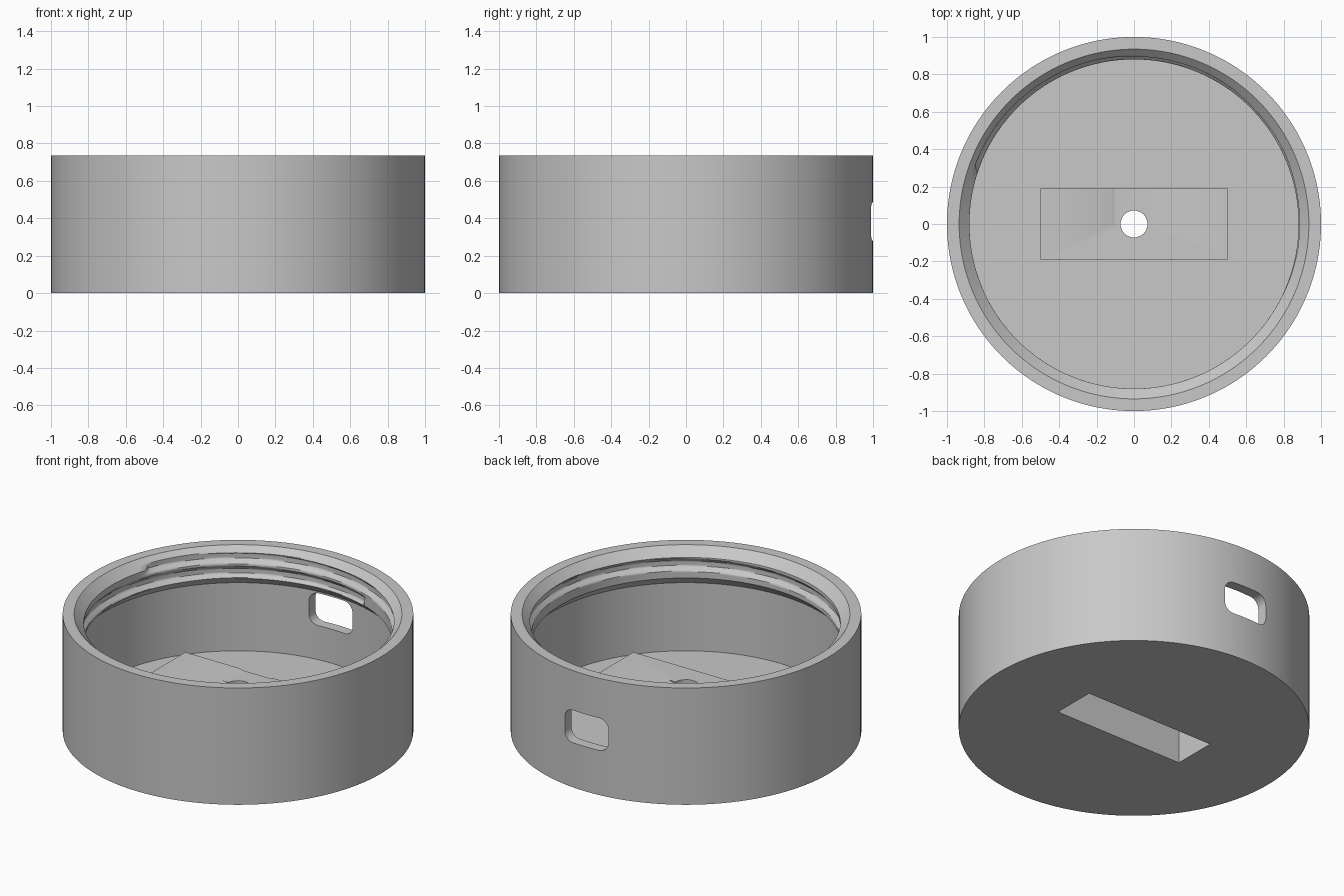
import bpy, bmesh, math
from mathutils import Matrix

cube = bpy.data.objects.get("Cube")
if cube:
    bpy.data.objects.remove(cube, do_unlink=True)

SEG = 160
HEIGHT, OUTER, INNER, LIP = 0.735, 1.0, 0.935, 0.88
FLOOR, BOX_TOP = 0.067, 0.288

grey = bpy.data.materials.new("plain grey")
grey.use_nodes = True
colour = (0.58, 0.58, 0.58, 1)
grey.diffuse_color = colour
grey.node_tree.nodes["Principled BSDF"].inputs["Base Color"].default_value = colour


def make_object(name, bm):
    bmesh.ops.recalc_face_normals(bm, faces=bm.faces[:])
    mesh = bpy.data.meshes.new(name)
    bm.to_mesh(mesh)
    bm.free()
    mesh.materials.append(grey)
    obj = bpy.data.objects.new(name, mesh)
    bpy.context.collection.objects.link(obj)
    return obj


def block(name, width, depth, z0, z1):
    bm = bmesh.new()
    size = Matrix.Diagonal((width, depth, z1 - z0, 1))
    bmesh.ops.create_cube(bm, size=1, matrix=Matrix.Translation((0, 0, (z0 + z1) / 2)) @ size)
    return make_object(name, bm)


def lip_radius(angle, z):
    """Chamfered inner lip with a helical groove running down clockwise."""
    slope = max(INNER - (HEIGHT - z), INNER - (z - 0.496))
    r = max(LIP, min(INNER, slope))
    start = math.radians(160)
    turn = ((start - angle) % math.tau) / math.tau
    for lap in (0, 1):
        if turn + lap < 1.25:
            centre = 0.69 - 0.095 * (turn + lap)
            r = max(r, LIP + min(0.025, 0.04 - abs(z - centre)))
    return min(r, INNER)


# Round housing: revolve outer wall, threaded lip, inner wall and floor
rows = 48
rings = [(0.0, lambda a: OUTER), (HEIGHT, lambda a: OUTER)]
for i in range(rows + 1):
    z = HEIGHT - (HEIGHT - 0.496) * i / rows
    edge = i in (0, rows)
    rings.append((z, (lambda a: INNER) if edge else (lambda a, z=z: lip_radius(a, z))))
rings.append((FLOOR, lambda a: INNER))

bm = bmesh.new()
loops = []
for z, radius in rings:
    angles = [math.tau * k / SEG for k in range(SEG)]
    loops.append([bm.verts.new((radius(a) * math.cos(a), radius(a) * math.sin(a), z)) for a in angles])
for low, high in zip(loops, loops[1:]):
    for k in range(SEG):
        n = (k + 1) % SEG
        bm.faces.new((low[k], low[n], high[n], high[k]))
bm.faces.new(loops[0])
bm.faces.new(loops[-1])
housing = make_object("round_housing", bm)

# Raised box on the floor, hollow from below
raised_box = block("raised_box", 1.0, 0.38, 0.03, BOX_TOP)
recess = block("recess_cutter", 0.9, 0.276, -0.1, 0.238)

# Round hole through the top of the box
bm = bmesh.new()
bmesh.ops.create_cone(bm, cap_ends=True, segments=48, radius1=0.072, radius2=0.072,
                      depth=1, matrix=Matrix.Translation((0, 0, 0.2)))
hole = make_object("hole_cutter", bm)

# Rounded opening in the back wall, also grazing the box top
bm = bmesh.new()
half_w, half_h, corner, mid = 0.152, 0.102, 0.06, 0.383
outline = []
for q, (sx, sz) in enumerate(((1, 1), (-1, 1), (-1, -1), (1, -1))):
    for s in range(9):
        a = (q + s / 8) * math.pi / 2
        x = sx * (half_w - corner) + corner * math.cos(a)
        z = mid + sz * (half_h - corner) + corner * math.sin(a)
        outline.append(bm.verts.new((x, 0, z)))
face = bm.faces.new(outline)
extruded = bmesh.ops.extrude_face_region(bm, geom=[face])["geom"]
bmesh.ops.translate(bm, vec=(0, 1.2, 0),
                    verts=[g for g in extruded if isinstance(g, bmesh.types.BMVert)])
window = make_object("window_cutter", bm)

# Combine the parts
bpy.ops.object.select_all(action="DESELECT")
bpy.context.view_layer.objects.active = housing
housing.select_set(True)
for tool, operation in ((raised_box, "UNION"), (recess, "DIFFERENCE"),
                        (hole, "DIFFERENCE"), (window, "DIFFERENCE")):
    mod = housing.modifiers.new(tool.name, "BOOLEAN")
    mod.operation = operation
    mod.solver = "EXACT"
    mod.object = tool
    bpy.ops.object.modifier_apply(modifier=mod.name)
    bpy.data.objects.remove(tool, do_unlink=True)

bpy.ops.object.shade_smooth_by_angle(angle=math.radians(30))
